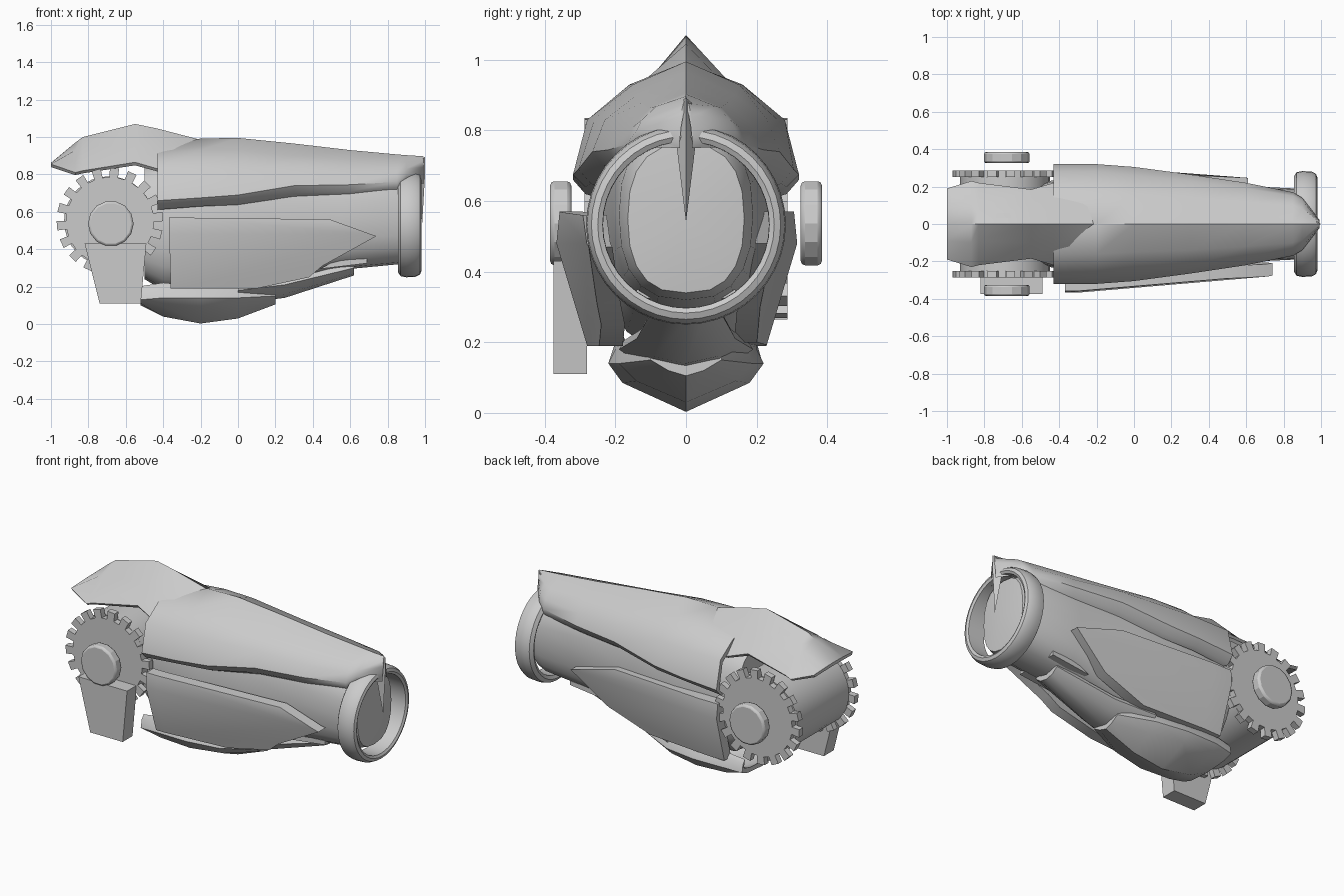
import bpy, bmesh, math
from mathutils import Vector

if "Cube" in bpy.data.objects:
    bpy.data.objects.remove(bpy.data.objects["Cube"])

grey = bpy.data.materials.new("plain grey")
grey.diffuse_color = (0.6, 0.6, 0.6, 1)
grey.use_nodes = True
grey.node_tree.nodes["Principled BSDF"].inputs["Base Color"].default_value = grey.diffuse_color


def finish(name, bm, angle=30):
    bmesh.ops.recalc_face_normals(bm, faces=bm.faces)
    me = bpy.data.meshes.new(name)
    bm.to_mesh(me)
    bm.free()
    me.materials.append(grey)
    ob = bpy.data.objects.new(name, me)
    bpy.context.collection.objects.link(ob)
    bpy.context.view_layer.objects.active = ob
    ob.select_set(True)
    bpy.ops.object.shade_smooth_by_angle(angle=math.radians(angle))
    ob.select_set(False)
    return ob


def shell(name, sections, centre_z, t=0.03, angle=30):
    """Thick open shell: each section is (x, ridge-to-edge half profile), mirrored in y."""
    bm = bmesh.new()
    rows = []
    for x, half in sections:
        pts = [(-y, z) for y, z in reversed(half[1:])] + list(half)
        outer, inner = [], []
        for y, z in pts:
            d = Vector((0, -y, centre_z - z)).normalized() * t
            d.y = max(-abs(y), min(abs(y), d.y))
            outer.append(bm.verts.new((x, y, z)))
            inner.append(bm.verts.new((x, y + d.y, z + d.z)))
        rows.append(outer + inner[::-1])
    n = len(rows[0])
    for a, b in zip(rows, rows[1:]):
        for i in range(n):
            j = (i + 1) % n
            bm.faces.new((a[i], a[j], b[j], b[i]))
    for r in (rows[0], rows[-1]):
        for i in range(n // 2 - 1):
            bm.faces.new((r[i], r[i + 1], r[n - 2 - i], r[n - 1 - i]))
    return finish(name, bm, angle)


def slab(name, pts, y0, y1, bend=None, cuts=(), angle=20):
    """Outline in x-z, extruded from y0 to y1, optionally bent by a function of x and z."""
    bm = bmesh.new()
    bm.faces.new([bm.verts.new((x, y0, z)) for x, z in pts])
    for co, no in cuts:
        bmesh.ops.bisect_plane(bm, geom=bm.verts[:] + bm.edges[:] + bm.faces[:],
                               plane_co=co, plane_no=no)
    r = bmesh.ops.extrude_face_region(bm, geom=bm.faces[:], use_keep_orig=True)
    for v in r["geom"]:
        if isinstance(v, bmesh.types.BMVert):
            v.co.y = y1
    if bend:
        for v in bm.verts:
            v.co.y += bend(v.co.x, v.co.z)
    return finish(name, bm, angle)


def circle(cx, cz, r, n):
    return [(cx + r * math.cos(2 * math.pi * i / n), cz + r * math.sin(2 * math.pi * i / n))
            for i in range(n)]


# forearm core: rounded loft along x with a slightly domed end (x, half width, low z, high z)
bm = bmesh.new()
rows = []
for x, w, lo, hi in [(-0.5, 0.22, 0.24, 0.84), (-0.4, 0.24, 0.18, 0.88), (-0.1, 0.25, 0.17, 0.9),
                     (0.2, 0.23, 0.22, 0.88), (0.55, 0.205, 0.29, 0.84), (0.86, 0.19, 0.32, 0.8),
                     (0.925, 0.165, 0.34, 0.76)]:
    ring = []
    for i in range(20):
        a = 2 * math.pi * i / 20
        c, s = math.cos(a), math.sin(a)
        y = w * math.copysign(abs(c) ** 0.75, c)
        z = (lo + hi) / 2 + (hi - lo) / 2 * math.copysign(abs(s) ** 0.85, s)
        ring.append(bm.verts.new((x, y, z)))
    rows.append(ring)
for a, b in zip(rows, rows[1:]):
    for i in range(20):
        j = (i + 1) % 20
        bm.faces.new((a[i], a[j], b[j], b[i]))
bm.faces.new(rows[0])
dome = bm.verts.new((0.945, 0, 0.54))
for i in range(20):
    bm.faces.new((rows[-1][i], rows[-1][(i + 1) % 20], dome))
finish("forearm_core", bm)

# elbow drum between the gears
slab("elbow_drum", circle(-0.69, 0.55, 0.24, 32), -0.25, 0.25)

# wrist ring: rounded band turned around x
bm = bmesh.new()
prof = [(0.865, 0.235), (0.855, 0.255), (0.87, 0.277), (0.9, 0.283), (0.95, 0.28),
        (0.973, 0.268), (0.98, 0.25), (0.972, 0.236)]
N = 40
rows = []
for i in range(N):
    a = 2 * math.pi * i / N
    rows.append([bm.verts.new((x, r * math.cos(a), 0.533 + r * math.sin(a))) for x, r in prof])
for k in range(N):
    a, b = rows[k], rows[(k + 1) % N]
    for i in range(len(prof)):
        j = (i + 1) % len(prof)
        bm.faces.new((a[i], a[j], b[j], b[i]))
finish("wrist_ring", bm, 40)

# ridged top armour with an inturned lower lip
shell("top_armour", [
    (-0.43, [(0, 0.95), (0.16, 0.91), (0.28, 0.83), (0.32, 0.66), (0.285, 0.62)]),
    (-0.2, [(0, 0.992), (0.16, 0.93), (0.28, 0.83), (0.32, 0.675), (0.285, 0.64)]),
    (0.0, [(0, 0.995), (0.15, 0.93), (0.26, 0.83), (0.305, 0.69), (0.27, 0.65)]),
    (0.3, [(0, 0.965), (0.14, 0.9), (0.23, 0.83), (0.265, 0.74), (0.235, 0.70)]),
    (0.6, [(0, 0.93), (0.12, 0.88), (0.19, 0.81), (0.22, 0.745), (0.2, 0.71)]),
    (0.85, [(0, 0.907), (0.1, 0.865), (0.15, 0.81), (0.17, 0.76), (0.165, 0.73)]),
    (0.9, [(0, 0.903), (0.085, 0.868), (0.125, 0.83), (0.14, 0.8), (0.138, 0.78)]),
    (0.993, [(0, 0.897), (0.008, 0.875), (0.015, 0.84), (0.02, 0.8), (0.02, 0.78)])],
      0.53, 0.03, 42)

# spike hanging from the tip of the top armour
bm = bmesh.new()
tip = bm.verts.new((0.985, 0, 0.54))
top = [bm.verts.new(p) for p in ((0.955, 0.032, 0.8), (0.955, -0.032, 0.8), (1.0, 0, 0.8))]
crown = [bm.verts.new(p) for p in ((0.955, 0.03, 0.865), (0.955, -0.03, 0.865), (1.0, 0, 0.893))]
bm.faces.new(crown)
for i in range(3):
    j = (i + 1) % 3
    bm.faces.new((tip, top[i], top[j]))
    bm.faces.new((top[i], top[j], crown[j], crown[i]))
finish("tip_spike", bm)

# elbow guard above the gears
shell("elbow_guard", [
    (-1.0, [(0, 0.862), (0.09, 0.86), (0.19, 0.855)]),
    (-0.87, [(0, 0.97), (0.1, 0.93), (0.23, 0.81)]),
    (-0.83, [(0, 1.0), (0.09, 0.95), (0.22, 0.82)]),
    (-0.55, [(0, 1.07), (0.1, 0.95), (0.185, 0.865)]),
    (-0.43, [(0, 1.045), (0.12, 0.94), (0.22, 0.83)]),
    (-0.2, [(0, 0.985), (0.12, 0.92), (0.21, 0.83)])], 0.6, 0.02, 35)

# keeled bottom guard and the strap running forward from it
shell("bottom_guard", [
    (-0.52, [(0, 0.10), (0.14, 0.11), (0.2, 0.13), (0.19, 0.18)]),
    (-0.4, [(0, 0.04), (0.18, 0.095), (0.217, 0.14), (0.2, 0.2)]),
    (-0.2, [(0, 0.003), (0.18, 0.085), (0.22, 0.14), (0.2, 0.18)]),
    (0.0, [(0, 0.03), (0.14, 0.09), (0.19, 0.14), (0.17, 0.18)]),
    (0.2, [(0, 0.105), (0.05, 0.12), (0.1, 0.15), (0.1, 0.19)])], 0.4, 0.03, 40)
shell("bottom_strap", [
    (0.0, [(0, 0.11), (0.12, 0.13), (0.19, 0.18)]),
    (0.25, [(0, 0.14), (0.09, 0.16), (0.14, 0.21)]),
    (0.62, [(0, 0.26), (0.05, 0.27), (0.09, 0.3)])], 0.5)


# side plates: leaning in toward the bottom and tapering to the wrist
def lean(side, taper):
    def f(x, z):
        return -side * (taper * max(0, x + 0.3) + 0.3 * max(0, 0.48 - z) + 0.1 * max(0, z - 0.48))
    return f


cuts = [((0, 0, 0.48), (0, 0, 1)), ((-0.3, 0, 0), (1, 0, 0))]
slab("front_side_plate", [(-0.37, 0.57), (0.49, 0.56), (0.74, 0.47), (0.45, 0.31), (0.38, 0.25),
                          (0.1, 0.19), (-0.36, 0.19)], -0.367, -0.3, lean(-1, 0.085), cuts, 40)
slab("back_side_plate", [(-0.43, 0.57), (0.3, 0.57), (0.61, 0.48), (0.38, 0.3),
                         (0.1, 0.2), (-0.42, 0.19)], 0.315, 0.25, lean(1, 0.075), cuts, 40)

for s, side in ((-1, "front"), (1, "back")):
    # small bars beside the strap
    slab(side + "_lower_bar", [(0.44, 0.295), (0.69, 0.325), (0.69, 0.35), (0.52, 0.34)],
         s * 0.08, s * 0.14)
    # toothed gear
    pts = []
    for i in range(18):
        for da, r in ((-5.5, 0.235), (-5, 0.285), (5, 0.285), (5.5, 0.235)):
            a = math.radians(20 * i + da + 5)
            pts.append((-0.685 + r * math.cos(a), 0.55 + r * math.sin(a)))
    slab(side + "_gear", pts, s * 0.25, s * 0.287)
    # bolt head with a bevelled rim
    hub = slab(side + "_bolt", circle(-0.68, 0.537, 0.122, 14), s * 0.325, s * 0.385)
    bev = hub.modifiers.new("rim", "BEVEL")
    bev.width = 0.012
    bev.segments = 2
    bev.limit_method = "ANGLE"
    bev.angle_limit = math.radians(50)

# tapered block hanging below the front bolt
slab("hanging_block", [(-0.82, 0.43), (-0.49, 0.43), (-0.52, 0.11), (-0.74, 0.11)], -0.375, -0.28)
